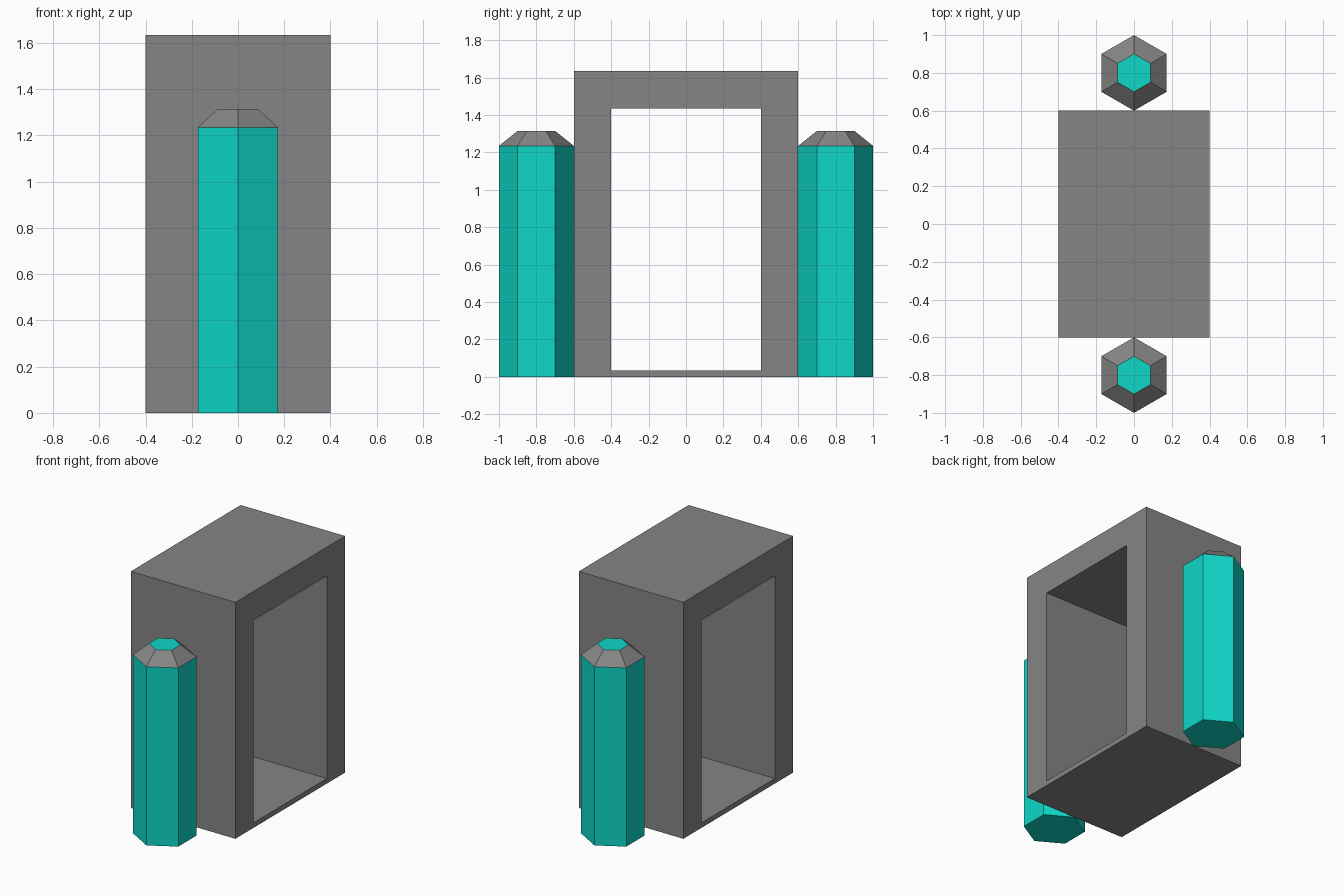
import bpy, bmesh, math

if "Cube" in bpy.data.objects:
    bpy.data.objects.remove(bpy.data.objects["Cube"])


def material(name, rgb):
    m = bpy.data.materials.new(name)
    m.diffuse_color = (*rgb, 1)
    m.use_nodes = True
    m.node_tree.nodes["Principled BSDF"].inputs["Base Color"].default_value = m.diffuse_color
    return m


GRAY = material("stone gray", (0.235, 0.235, 0.235))
TEAL = material("teal", (0.0045, 0.68, 0.575))


def finish(bm, name, mats):
    bmesh.ops.recalc_face_normals(bm, faces=bm.faces)
    mesh = bpy.data.meshes.new(name)
    bm.to_mesh(mesh)
    bm.free()
    for m in mats:
        mesh.materials.append(m)
    obj = bpy.data.objects.new(name, mesh)
    bpy.context.collection.objects.link(obj)
    return obj


# Doorway frame: rectangular ring swept through x
def frame():
    bm = bmesh.new()

    def rect(half, z0, z1, x):
        return [bm.verts.new((x, y, z)) for y, z in
                ((-half, z0), (half, z0), (half, z1), (-half, z1))]

    loops = [rect(0.6, 0, 1.635, 0.4), rect(0.4, 0.035, 1.435, 0.4),
             rect(0.4, 0.035, 1.435, -0.4), rect(0.6, 0, 1.635, -0.4)]
    for k in range(4):
        a, b = loops[k], loops[(k + 1) % 4]
        for i in range(4):
            j = (i + 1) % 4
            bm.faces.new((a[i], a[j], b[j], b[i]))
    finish(bm, "doorway_frame", [GRAY])


# Six-sided pillar with a gray bevelled shoulder and teal top
def pillar(name, y):
    bm = bmesh.new()
    rings = []
    for r, z in ((0.2, 0), (0.2, 1.235), (0.1, 1.315)):
        rings.append([bm.verts.new((r * math.sin(i * math.pi / 3),
                                    y + r * math.cos(i * math.pi / 3), z))
                      for i in range(6)])
    for k in range(2):
        for i in range(6):
            j = (i + 1) % 6
            f = bm.faces.new((rings[k][i], rings[k][j],
                              rings[k + 1][j], rings[k + 1][i]))
            f.material_index = k
    bm.faces.new(rings[0])
    bm.faces.new(rings[2])
    finish(bm, name, [TEAL, GRAY])


frame()
pillar("front_pillar", -0.8)
pillar("back_pillar", 0.8)
